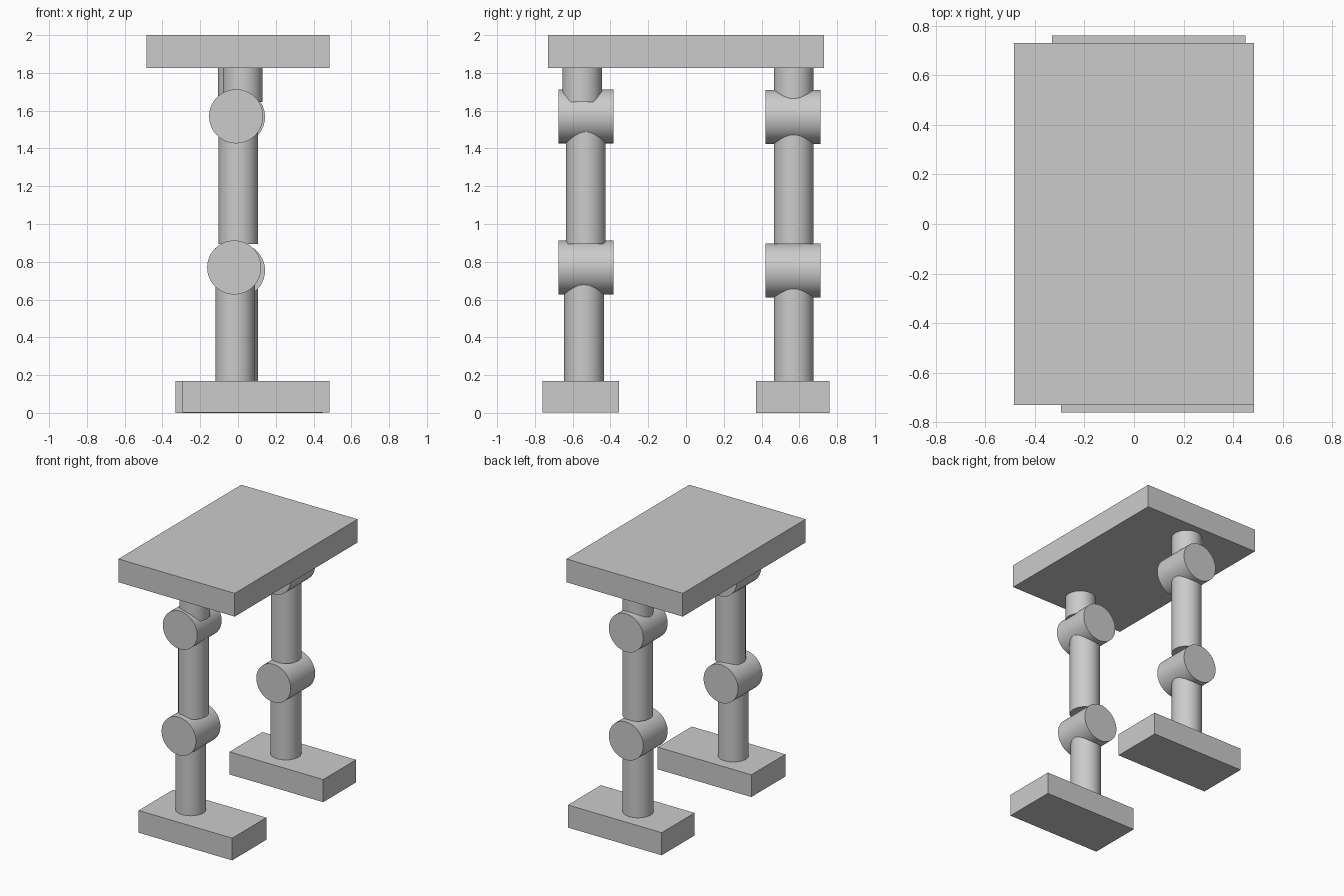
import bpy
import math

if "Cube" in bpy.data.objects:
    bpy.data.objects.remove(bpy.data.objects["Cube"], do_unlink=True)

grey = bpy.data.materials.new("plain grey")
grey.use_nodes = True
COLOUR = (0.6, 0.6, 0.6, 1)
grey.diffuse_color = COLOUR
grey.node_tree.nodes["Principled BSDF"].inputs["Base Color"].default_value = COLOUR

LIMB_RADIUS = 0.105
JOINT_RADIUS = 0.143


def box(name, x, y, z):
    """Block spanning the given (low, high) range on each axis."""
    spans = (x, y, z)
    bpy.ops.mesh.primitive_cube_add(size=1, location=[(a + b) / 2 for a, b in spans])
    ob = bpy.context.object
    ob.name = name
    ob.scale = [b - a for a, b in spans]
    bpy.ops.object.transform_apply(location=False, rotation=False, scale=True)
    ob.data.materials.append(grey)


def cylinder(name, radius, length, centre, tilt=0):
    bpy.ops.mesh.primitive_cylinder_add(vertices=64, radius=radius, depth=length,
                                        location=centre, rotation=(tilt, 0, 0))
    ob = bpy.context.object
    ob.name = name
    ob.data.materials.append(grey)
    bpy.ops.object.shade_smooth_by_angle(angle=math.radians(30))


def limb(name, x, y, low, high):
    """Upright round bar."""
    cylinder(name, LIMB_RADIUS, high - low, (x, y, (low + high) / 2))


def joint(name, x, y, z):
    """Drum lying along y."""
    cylinder(name, JOINT_RADIUS, 0.29, (x, y, z), math.pi / 2)


# Body slab
box("body_slab", (-0.484, 0.484), (-0.73, 0.73), (1.825, 2))

# Front leg
limb("front_neck", 0.025, -0.55, 1.645, 1.83)
joint("front_hip", -0.01, -0.53, 1.57)
limb("front_thigh", 0.002, -0.53, 0.895, 1.53)
joint("front_knee", -0.02, -0.53, 0.77)
limb("front_shin", -0.015, -0.54, 0.16, 0.73)
box("front_foot", (-0.295, 0.484), (-0.76, -0.355), (0.003, 0.17))

# Back leg
limb("back_neck", 0, 0.57, 1.645, 1.83)
joint("back_hip", 0, 0.567, 1.567)
limb("back_thigh", 0.002, 0.57, 0.895, 1.53)
joint("back_knee", 0, 0.567, 0.754)
limb("back_shin", 0, 0.57, 0.16, 0.72)
box("back_foot", (-0.33, 0.45), (0.37, 0.76), (0, 0.17))
